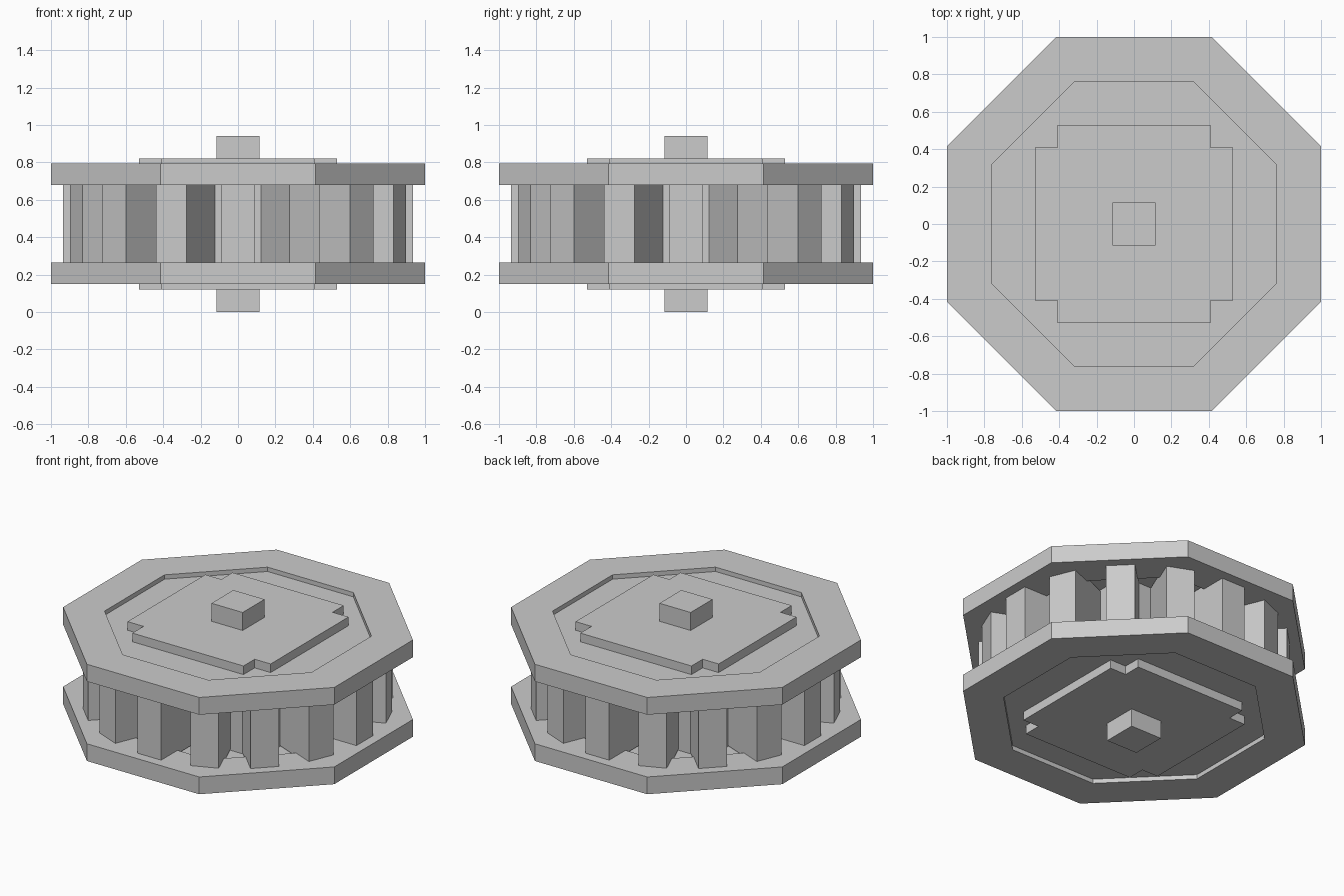
import bpy, bmesh, math
from mathutils import Matrix, Vector

if "Cube" in bpy.data.objects:
    bpy.data.objects.remove(bpy.data.objects["Cube"])

MID = 0.471            # mid height of the wheel
A8 = math.radians(22.5)


def finish(name, bm):
    bmesh.ops.recalc_face_normals(bm, faces=bm.faces)
    mesh = bpy.data.meshes.new(name)
    bm.to_mesh(mesh)
    bm.free()
    obj = bpy.data.objects.new(name, mesh)
    bpy.context.collection.objects.link(obj)
    return obj


def prism(name, outline, z0, z1):
    bm = bmesh.new()
    face = bm.faces.new([bm.verts.new((x, y, z0)) for x, y in outline])
    top = bmesh.ops.extrude_face_region(bm, geom=[face])
    verts = [g for g in top["geom"] if isinstance(g, bmesh.types.BMVert)]
    bmesh.ops.translate(bm, verts=verts, vec=(0, 0, z1 - z0))
    return finish(name, bm)


def rect(x0, x1, y0, y1):
    return [(x0, y0), (x1, y0), (x1, y1), (x0, y1)]


# Octagonal flange with a shallow recess on both sides
def flange(name, zc):
    h, web, outer, inner = 0.0575, 0.0285, 1.0, 0.763
    profile = [(0, -web), (inner, -web), (inner, -h), (outer, -h),
               (outer, h), (inner, h), (inner, web), (0, web)]
    bm = bmesh.new()
    start = Matrix.Rotation(A8, 3, 'Z')
    vs = [bm.verts.new(start @ Vector((r / math.cos(A8), 0, zc + z))) for r, z in profile]
    edges = [bm.edges.new(pair) for pair in zip(vs, vs[1:])]
    bmesh.ops.spin(bm, geom=vs + edges, cent=(0, 0, 0), axis=(0, 0, 1),
                   angle=math.tau, steps=8, use_duplicate=False)
    bmesh.ops.remove_doubles(bm, verts=bm.verts, dist=1e-4)
    bmesh.ops.dissolve_limit(bm, angle_limit=0.01, verts=bm.verts, edges=bm.edges)
    return finish(name, bm)


flange("lower_flange", MID - 0.265)
flange("upper_flange", MID + 0.265)

# Notched core running through both flanges
a, b = 0.528, 0.41
core = [(a, -b), (a, b), (b, b), (b, a), (-b, a), (-b, b),
        (-a, b), (-a, -b), (-b, -b), (-b, -a), (b, -a), (b, -b)]
prism("core", core, 0.12, 2 * MID - 0.12)

# Square axle stubs
prism("lower_axle", rect(-0.115, 0.115, -0.115, 0.115), 0, 0.12)
prism("upper_axle", rect(-0.115, 0.115, -0.115, 0.115), 2 * MID - 0.12, 2 * MID)

# Sixteen radial vanes between the flanges
for i in range(16):
    vane = prism(f"vane_{i + 1}", rect(0.48, 0.935, -0.088, 0.088), MID - 0.23, MID + 0.23)
    vane.data.transform(Matrix.Rotation(i * A8, 4, 'Z'))
